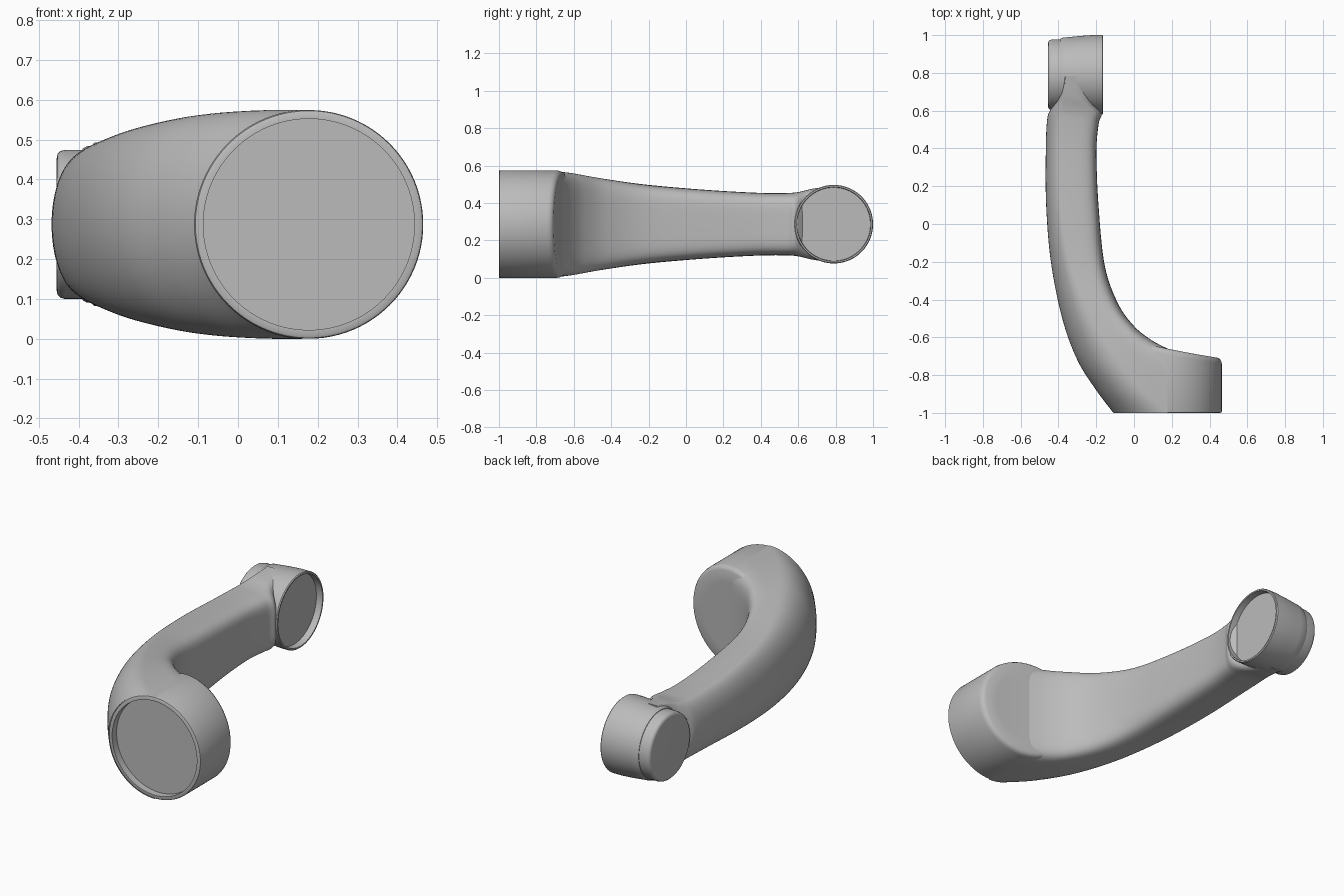
import bpy, bmesh, math
from mathutils import Vector, Matrix

cube = bpy.data.objects.get("Cube")
if cube:
    bpy.data.objects.remove(cube, do_unlink=True)

ZC = 0.287          # height of the centre plane
SEG = 96            # sides of the round parts

grey = bpy.data.materials.new("satin_grey")
grey.use_nodes = True
COLOUR = (0.5, 0.5, 0.5, 1)
grey.diffuse_color = COLOUR
grey.node_tree.nodes["Principled BSDF"].inputs["Base Color"].default_value = COLOUR


def finish(name, bm, angle=35):
    bmesh.ops.recalc_face_normals(bm, faces=bm.faces)
    mesh = bpy.data.meshes.new(name)
    bm.to_mesh(mesh)
    bm.free()
    mesh.materials.append(grey)
    obj = bpy.data.objects.new(name, mesh)
    bpy.context.collection.objects.link(obj)
    bpy.ops.object.select_all(action='DESELECT')
    obj.select_set(True)
    bpy.context.view_layer.objects.active = obj
    bpy.ops.object.shade_smooth_by_angle(angle=math.radians(angle))
    return obj


def bridge(bm, a, b):
    n = len(a)
    for i in range(n):
        bm.faces.new((a[i], a[(i + 1) % n], b[(i + 1) % n], b[i]))


def lathe(name, profile, place):
    """Rings of (radius, depth) placed by place(u, v, depth); both ends capped."""
    bm = bmesh.new()
    rings = []
    for r, d in profile:
        ring = []
        for i in range(SEG):
            t = math.tau * i / SEG
            ring.append(bm.verts.new(place(r * math.cos(t), r * math.sin(t), d)))
        rings.append(ring)
    for a, b in zip(rings, rings[1:]):
        bridge(bm, a, b)
    bm.faces.new(rings[0])
    bm.faces.new(rings[-1])
    return finish(name, bm)


# Large hub: faces the front, recessed disc, gently curved back
def large_place(u, v, d):
    back = -0.66 - 0.21 * u + 0.11 * u * u
    y = d if d < -0.5 else back + d
    return Vector((0.178 + u, y, ZC + v))


lathe("large_hub", [
    (0.265, -0.96), (0.265, -1.0), (0.279, -1.0), (0.285, -0.997), (0.287, -0.99),
    (0.287, -0.03), (0.284, -0.016), (0.277, -0.006), (0.265, 0),
    (0.2, 0), (0.13, 0), (0.06, 0), (0.01, 0)], large_place)


# Small hub and its end cap: turned about the x axis
def small_place(u, v, d):
    return Vector((d, 0.79 + u, ZC + v))


lathe("small_hub", [
    (0.196, -0.2), (0.198, -0.163), (0.206, -0.163), (0.21, -0.168),
    (0.21, -0.22), (0.206, -0.28), (0.2, -0.34), (0.196, -0.38),
    (0.19, -0.39)], small_place)
lathe("end_cap", [
    (0.187, -0.36), (0.187, -0.435), (0.184, -0.446), (0.177, -0.453),
    (0.167, -0.455)], small_place)

# Curved arm: outer edge, ridge, inner edge (x, y each), half height, inner squareness
stations = [
    (-0.109, -1.0, 0.178, -1.0, 0.178, -0.66, 0.287, 9),
    (-0.2, -0.88, 0.05, -0.88, 0.09, -0.613, 0.286, 7),
    (-0.3, -0.72, -0.09, -0.7, 0.0, -0.54, 0.274, 6),
    (-0.38, -0.5, -0.23, -0.47, -0.085, -0.42, 0.245, 5),
    (-0.44, -0.2, -0.33, -0.2, -0.155, -0.22, 0.21, 5),
    (-0.465, 0.1, -0.38, 0.1, -0.188, 0.1, 0.184, 5),
    (-0.467, 0.38, -0.39, 0.38, -0.199, 0.38, 0.168, 5),
    (-0.46, 0.55, -0.385, 0.55, -0.187, 0.53, 0.167, 5),
    (-0.44, 0.61, -0.38, 0.62, -0.172, 0.585, 0.174, 4),
    (-0.4, 0.68, -0.37, 0.69, -0.215, 0.65, 0.19, 4),
    (-0.38, 0.78, -0.36, 0.78, -0.23, 0.78, 0.205, 4),
]


def spline(k, t):
    """Catmull-Rom blend of all station values after station k."""
    last = len(stations) - 1
    p = [stations[min(max(k + j, 0), last)] for j in (-1, 0, 1, 2)]
    return [0.5 * (2 * b + (c - a) * t + (2 * a - 5 * b + 4 * c - d) * t * t
                   + (3 * b - a - 3 * c + d) * t ** 3) for a, b, c, d in zip(*p)]


def section(s):
    """Rounded outer half and squarer, filleted inner half."""
    outer, ridge, inner = (Vector((s[i], s[i + 1], 0)) for i in (0, 2, 4))
    half, power = s[6], 2 / s[7]
    points = []
    for i in range(SEG):
        t = math.tau * i / SEG
        c, z = math.cos(t), math.sin(t)
        if c <= 0:
            p = ridge + (outer - ridge) * -c
        else:
            p = ridge + (inner - ridge) * c ** power
            z = math.copysign(abs(z) ** power, z)
        points.append(p + Vector((0, 0, ZC + half * z)))
    return points


bm = bmesh.new()
STEPS = 8
rings = []
for k in range(len(stations) - 1):
    for j in range(STEPS):
        rings.append([bm.verts.new(p) for p in section(spline(k, j / STEPS))])
rings.append([bm.verts.new(p) for p in section(stations[-1])])
for a, b in zip(rings, rings[1:]):
    bridge(bm, a, b)
bm.faces.new(rings[-1])
finish("curved_arm", bm, 50)
